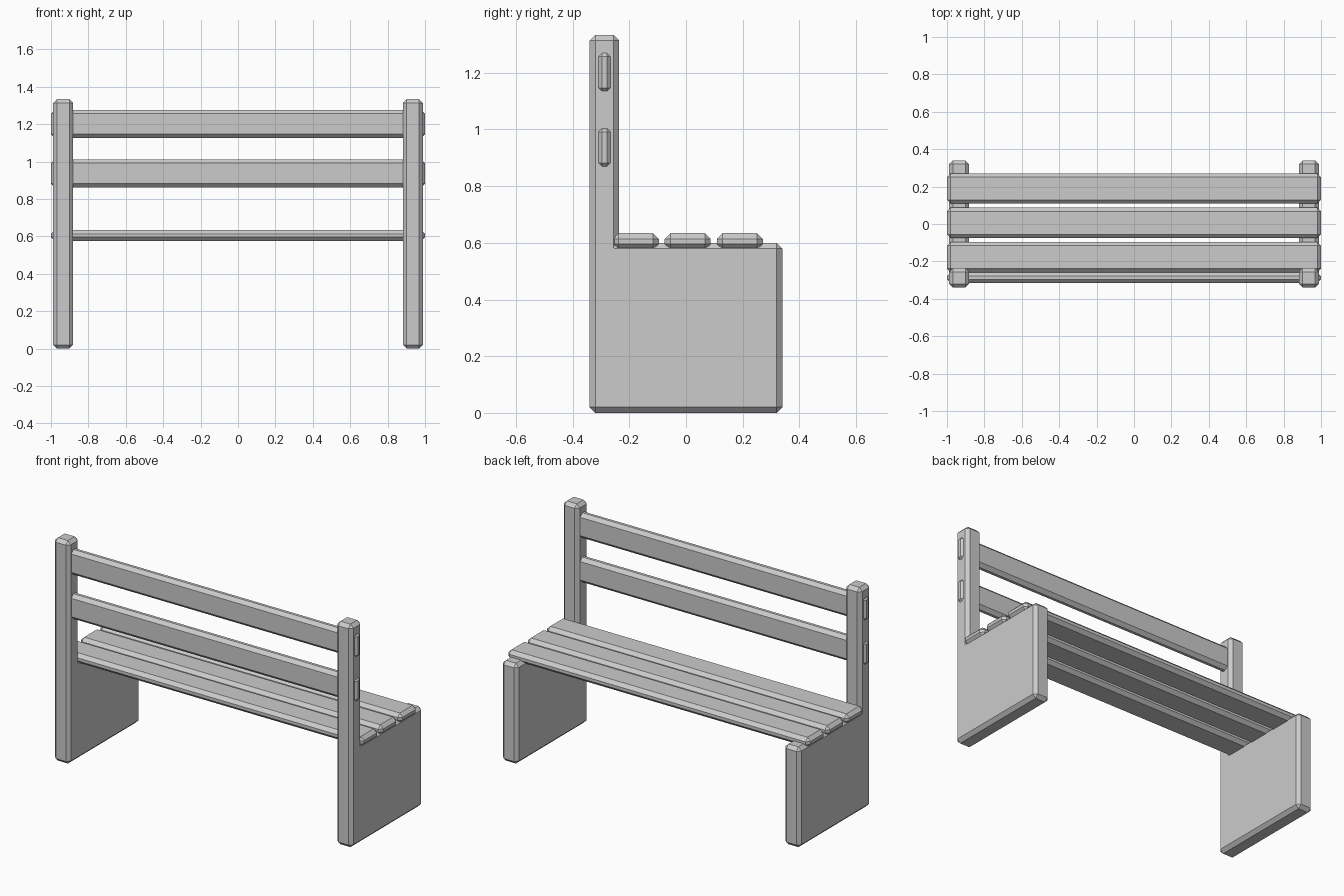
import bpy, bmesh

if "Cube" in bpy.data.objects:
    bpy.data.objects.remove(bpy.data.objects["Cube"])

BEVEL = 0.02


def prism(name, profile, x0, x1):
    """Extrude a (y, z) profile along x and chamfer every edge."""
    bm = bmesh.new()
    face = bm.faces.new([bm.verts.new((x0, y, z)) for y, z in profile])
    ext = bmesh.ops.extrude_face_region(bm, geom=[face])["geom"]
    verts = [v for v in ext if isinstance(v, bmesh.types.BMVert)]
    bmesh.ops.translate(bm, verts=verts, vec=(x1 - x0, 0, 0))
    bmesh.ops.recalc_face_normals(bm, faces=bm.faces[:])
    bmesh.ops.bevel(bm, geom=bm.edges[:], offset=BEVEL, segments=1,
                    affect='EDGES', clamp_overlap=True)
    bmesh.ops.recalc_face_normals(bm, faces=bm.faces[:])
    mesh = bpy.data.meshes.new(name)
    bm.to_mesh(mesh)
    bm.free()
    obj = bpy.data.objects.new(name, mesh)
    bpy.context.collection.objects.link(obj)
    return obj


def slat(name, y0, y1, z0, z1):
    return prism(name, [(y0, z0), (y1, z0), (y1, z1), (y0, z1)], -1.0, 1.0)


# L-shaped end panels: leg slab with the back post in one piece
panel = [(-0.34, 0), (0.34, 0), (0.34, 0.6), (-0.236, 0.6),
         (-0.236, 1.334), (-0.34, 1.334)]
for side, label in ((-1, "left"), (1, "right")):
    prism(f"{label}_end_panel", panel, side * 0.935 - 0.053, side * 0.935 + 0.053)

# Seat slats
for i, y in enumerate((-0.177, 0.006, 0.19)):
    slat(f"seat_slat_{i + 1}", y - 0.081, y + 0.081, 0.576, 0.634)

# Backrest slats
for i, z in enumerate((0.937, 1.202)):
    slat(f"back_slat_{i + 1}", -0.316, -0.259, z - 0.075, z + 0.075)
